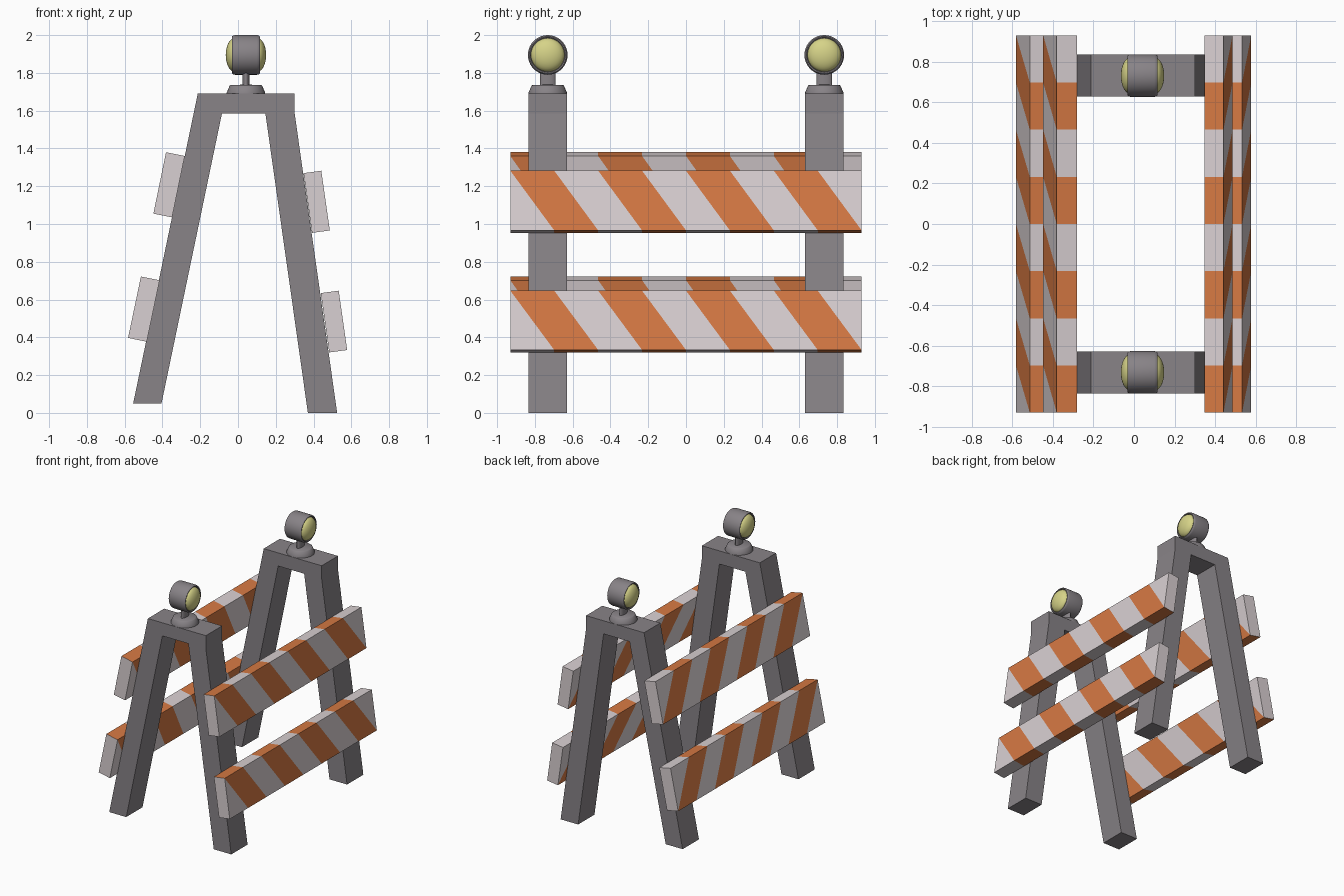
import bpy, bmesh, math
from mathutils import Vector

if "Cube" in bpy.data.objects:
    bpy.data.objects.remove(bpy.data.objects["Cube"])


def material(name, rgb):
    lin = [((c / 255 + 0.055) / 1.055) ** 2.4 for c in rgb]
    m = bpy.data.materials.new(name)
    m.diffuse_color = (*lin, 1)
    m.use_nodes = True
    m.node_tree.nodes["Principled BSDF"].inputs["Base Color"].default_value = m.diffuse_color
    return m


GREY = material("grey_metal", (136, 131, 135))
WHITE = material("off_white", (217, 208, 210))
ORANGE = material("orange", (214, 121, 67))
YELLOW = material("lamp_yellow", (214, 211, 136))


def finish(bm, name, mats, smooth=False):
    bmesh.ops.remove_doubles(bm, verts=bm.verts, dist=1e-5)
    bmesh.ops.recalc_face_normals(bm, faces=bm.faces)
    me = bpy.data.meshes.new(name)
    if smooth:
        for f in bm.faces:
            f.smooth = True
    bm.to_mesh(me)
    bm.free()
    if smooth:
        me.set_sharp_from_angle(angle=math.radians(35))
    for m in mats:
        me.materials.append(m)
    ob = bpy.data.objects.new(name, me)
    bpy.context.collection.objects.link(ob)
    return ob


def extrude_xz(points, y0, y1):
    """Prism from an x-z outline, running along y."""
    bm = bmesh.new()
    face = bm.faces.new([bm.verts.new((x, y0, z)) for x, z in points])
    ext = bmesh.ops.extrude_face_region(bm, geom=[face])
    bmesh.ops.translate(bm, vec=(0, y1 - y0, 0),
                        verts=[v for v in ext["geom"] if isinstance(v, bmesh.types.BMVert)])
    return bm


def lathe(name, profile, center, axis, mat, steps=40):
    """Revolve (radius, offset along axis) points around the axis through center."""
    c, a = Vector(center), Vector(axis)
    side = Vector((0, 1, 0))
    bm = bmesh.new()
    verts = [bm.verts.new(c + side * r + a * h) for r, h in profile]
    edges = [bm.edges.new(p) for p in zip(verts, verts[1:])]
    bmesh.ops.spin(bm, geom=verts + edges, cent=c, axis=a,
                   angle=math.tau, steps=steps)
    return finish(bm, name, [mat], True)


# A-shaped end frames with uneven legs
FRAME = [(-0.555, 0.05), (-0.405, 0.05), (-0.085, 1.585), (0.145, 1.585),
         (0.37, 0), (0.525, 0), (0.30, 1.585), (0.30, 1.69), (-0.213, 1.69)]
for name, y in (("front", -0.732), ("back", 0.732)):
    finish(extrude_xz(FRAME, y - 0.103, y + 0.103), name + "_frame", [GREY])

# Striped boards: outline is outer top, inner top, inner bottom, outer bottom
HALF, STEP = 0.93, 1.86 / 8
BOARDS = {
    "left_upper_board": [(-0.381, 1.38), (-0.282, 1.36), (-0.349, 1.035), (-0.448, 1.055)],
    "left_lower_board": [(-0.514, 0.722), (-0.415, 0.702), (-0.483, 0.377), (-0.582, 0.397)],
    "right_upper_board": [(0.441, 1.282), (0.347, 1.269), (0.392, 0.953), (0.486, 0.966)],
    "right_lower_board": [(0.533, 0.647), (0.438, 0.634), (0.483, 0.320), (0.578, 0.333)],
}
for name, pts in BOARDS.items():
    bm = extrude_xz(pts, -HALF, HALF)
    top, inner, _, low = [Vector((x, 0, z)) for x, z in pts]
    down, thick = low - top, inner - top
    slant = down + Vector((0, STEP, 0))
    for k in range(8):
        bmesh.ops.bisect_plane(bm, geom=bm.verts[:] + bm.edges[:] + bm.faces[:],
                               dist=1e-5, plane_co=top + Vector((0, k * STEP - HALF, 0)),
                               plane_no=slant.cross(thick).normalized())
    # Alternate colours along the slanted stripes, plain ends
    for f in bm.faces:
        p = f.calc_center_median()
        s = (p - top).dot(down) / down.length_squared
        k = math.floor((p.y + HALF) / STEP - s)
        is_end = max(abs(abs(v.co.y) - HALF) for v in f.verts) < 1e-4 and \
            max(v.co.y for v in f.verts) - min(v.co.y for v in f.verts) < 1e-4
        f.material_index = 1 if k % 2 == 0 and not is_end else 0
    finish(bm, name, [WHITE, ORANGE])

# Warning lamps
LX, LZ = 0.042, 1.895
for name, y in (("front", -0.732), ("back", 0.732)):
    lathe(name + "_lamp_base", [(0, 1.68), (0.102, 1.68), (0.102, 1.695), (0.086, 1.732),
                                (0.08, 1.736), (0, 1.738)], (LX, y, 0), (0, 0, 1), GREY)
    neck = lathe(name + "_lamp_neck", [(0, -0.05), (0.042, -0.05), (0.042, 0.05), (0, 0.05)],
                 (0, 0, 0), (0, 0, 1), GREY, 24)
    neck.location = (LX, y, 1.765)
    neck.scale = (0.45, 1, 1)
    half = [(0.09, 0.062), (0.092, 0.072), (0.098, 0.074), (0.103, 0.068), (0.105, 0.058)]
    lathe(name + "_lamp_housing", [(0, 0.062)] + half + [(r, -h) for r, h in half[::-1]]
          + [(0, -0.062)], (LX, y, LZ), (1, 0, 0), GREY)
    for side, sx in (("left", -1), ("right", 1)):
        dome = [(0.089 * math.cos(t), 0.06 + 0.047 * math.sin(t))
                for t in [i * math.pi / 16 for i in range(9)]]
        lathe(f"{name}_lamp_{side}_lens", dome, (LX, y, LZ), (sx, 0, 0), YELLOW)
